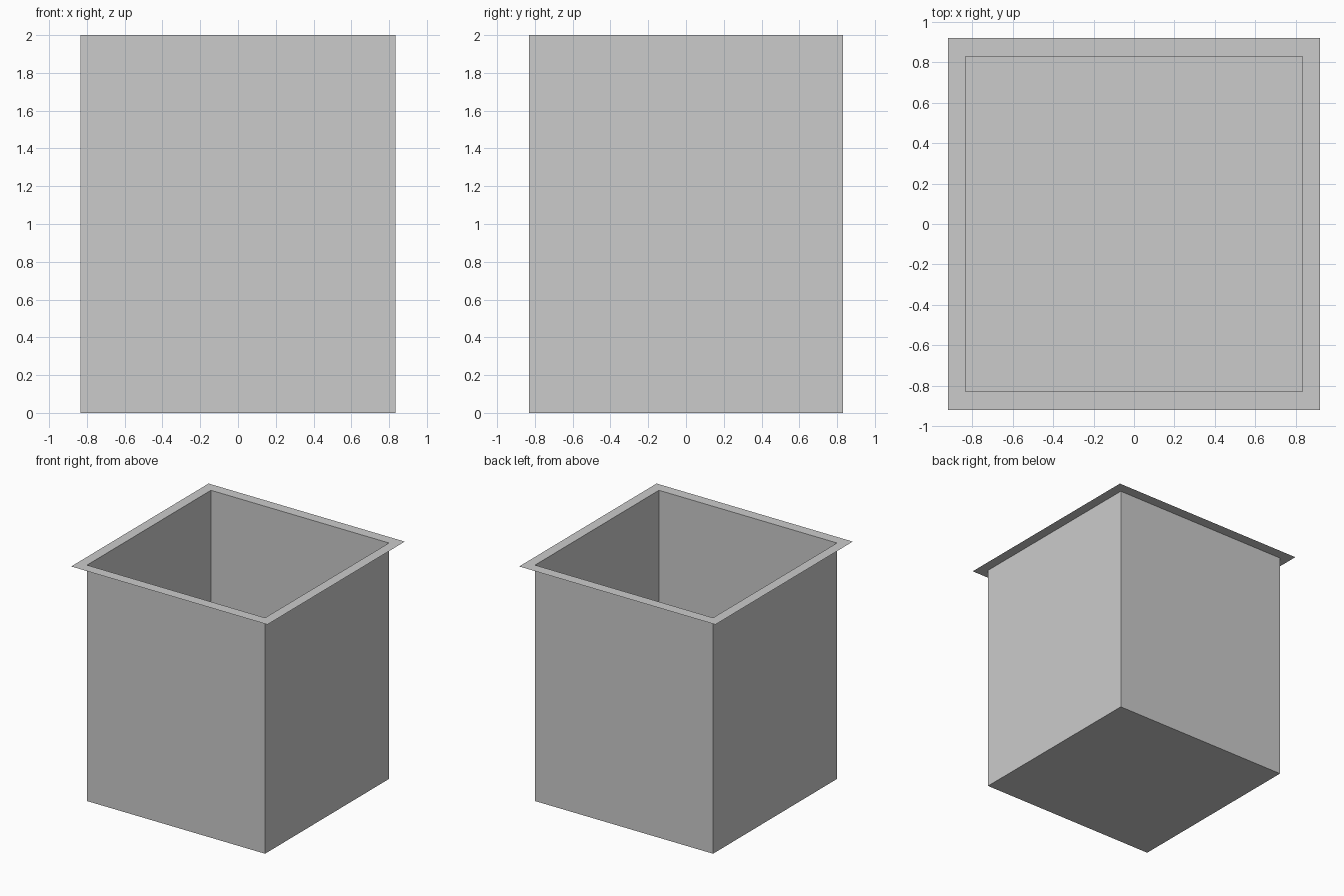
import bpy, bmesh

if "Cube" in bpy.data.objects:
    bpy.data.objects.remove(bpy.data.objects["Cube"])

HX, HY = 0.835, 0.83   # half size of the box
RIM = 0.92             # half size of the rim
H = 2.0


def ring(bm, hx, hy, z):
    return [bm.verts.new((sx * hx, sy * hy, z))
            for sx, sy in ((-1, -1), (1, -1), (1, 1), (-1, 1))]


def bridge(bm, a, b):
    for i in range(4):
        j = (i + 1) % 4
        bm.faces.new((a[i], a[j], b[j], b[i]))


# Open sheet box: floor, four walls, flat outward rim
bm = bmesh.new()
base = ring(bm, HX, HY, 0)
top = ring(bm, HX, HY, H)
rim = ring(bm, RIM, RIM, H)
bm.faces.new(base[::-1])
bridge(bm, base, top)
bridge(bm, rim, top)

mesh = bpy.data.meshes.new("open_box")
bm.to_mesh(mesh)
bm.free()
bpy.context.collection.objects.link(bpy.data.objects.new("open_box", mesh))
